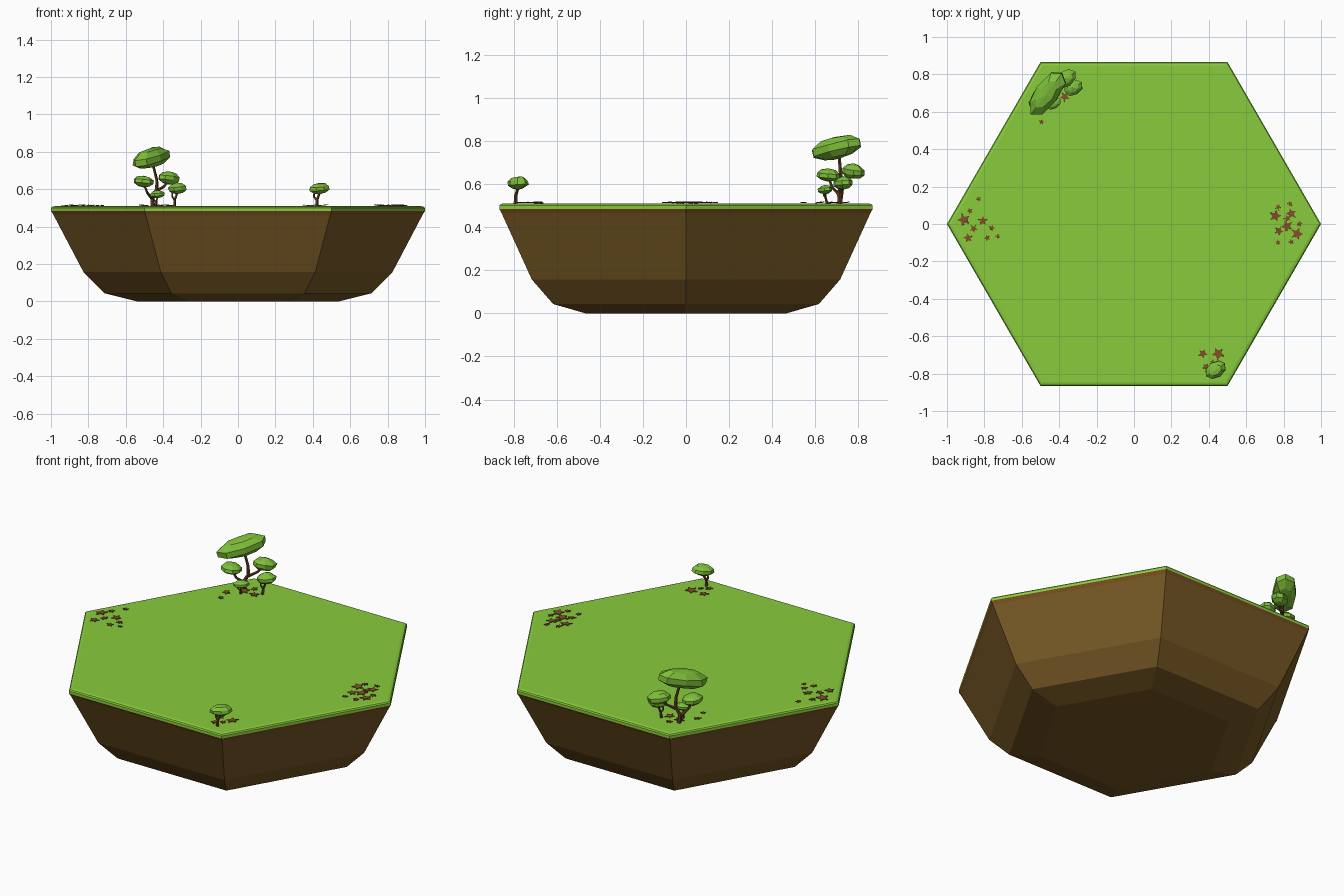
import bpy, bmesh, math, random
from mathutils import Matrix, Vector, Euler

if "Cube" in bpy.data.objects:
    bpy.data.objects.remove(bpy.data.objects["Cube"])

random.seed(4)


def material(name, rgb):
    m = bpy.data.materials.new(name)
    lin = [((c / 255 + 0.055) / 1.055) ** 2.4 if c > 10 else c / 3294 for c in rgb]
    m.diffuse_color = (*lin, 1)
    m.use_nodes = True
    m.node_tree.nodes["Principled BSDF"].inputs["Base Color"].default_value = m.diffuse_color
    return m


GRASS = material("grass green", (137, 204, 60))
LEAF = material("foliage green", (126, 192, 58))
EARTH = material("earth brown", (120, 89, 37))
BAND = material("topsoil brown", (124, 80, 32))
BARK = material("bark brown", (96, 62, 36))
DRY = material("dry leaf brown", (130, 78, 42))


def add_object(name, bm, mats):
    me = bpy.data.meshes.new(name)
    bmesh.ops.recalc_face_normals(bm, faces=bm.faces)
    bm.to_mesh(me)
    bm.free()
    for m in mats:
        me.materials.append(m)
    ob = bpy.data.objects.new(name, me)
    bpy.context.collection.objects.link(ob)
    return ob


# Hexagonal island: (radius, height) rings bridged; colour by height
profile = [(0.54, 0), (0.712, 0.043), (0.826, 0.157), (0.988, 0.465),
           (1.0, 0.484), (1.0, 0.499), (0.994, 0.506), (0.978, 0.51)]
bm = bmesh.new()
rings = [[bm.verts.new((r * math.cos(k * math.pi / 3), r * math.sin(k * math.pi / 3), z))
          for k in range(6)] for r, z in profile]
for lo, hi in zip(rings, rings[1:]):
    for k in range(6):
        n = (k + 1) % 6
        bm.faces.new((lo[k], lo[n], hi[n], hi[k]))
bm.faces.new(rings[0][::-1])
bm.faces.new(rings[-1])
for f in bm.faces:
    z = f.calc_center_median().z
    f.material_index = 2 if z > 0.484 else 1 if z > 0.465 else 0
add_object("island", bm, [EARTH, BAND, GRASS])


# Faceted tree crowns: squashed low-poly spheres with flatter undersides
def crown(name, loc, size, yaw=0, tilt=0):
    bm = bmesh.new()
    bmesh.ops.create_uvsphere(bm, u_segments=8, v_segments=5, radius=1.04)
    for v in bm.verts:
        if v.co.z < 0:
            v.co.z *= 0.9
        v.co *= random.uniform(0.93, 1.06)
    rot = Euler((0, math.radians(-tilt), math.radians(yaw))).to_matrix().to_4x4()
    bmesh.ops.transform(bm, verts=bm.verts, matrix=Matrix.Translation(loc) @ rot
                        @ Matrix.Diagonal((*size, 1)))
    add_object(name, bm, [LEAF])


crown("big_crown", (-0.465, 0.70, 0.765), (0.143, 0.066, 0.054), 53, 12)
crown("left_crown", (-0.505, 0.66, 0.64), (0.058, 0.052, 0.031), 40, -6)
crown("back_crown", (-0.37, 0.775, 0.657), (0.066, 0.044, 0.036), 35, -8)
crown("right_crown", (-0.325, 0.73, 0.602), (0.053, 0.042, 0.031), 30, 5)
crown("low_crown", (-0.43, 0.645, 0.572), (0.042, 0.029, 0.021), 30, 5)
crown("small_tree_crown", (0.435, -0.78, 0.603), (0.06, 0.043, 0.031), 35, 5)


# Trunks and branches: tapered five-sided tubes
def branch(name, pts, r0, r1):
    bm = bmesh.new()
    pts = [Vector(p) for p in pts]
    prev = None
    for i, p in enumerate(pts):
        r = r0 + (r1 - r0) * i / (len(pts) - 1)
        d = pts[min(i + 1, len(pts) - 1)] - pts[max(i - 1, 0)]
        q = Vector((0, 0, 1)).rotation_difference(d)
        ring = [bm.verts.new(p + q @ Vector((r * math.cos(a), r * math.sin(a), 0)))
                for a in (k * math.tau / 5 for k in range(5))]
        if prev:
            for k in range(5):
                n = (k + 1) % 5
                bm.faces.new((prev[k], prev[n], ring[n], ring[k]))
        else:
            bm.faces.new(ring[::-1])
        prev = ring
    bm.faces.new(prev)
    add_object(name, bm, [BARK])


branch("main_trunk", [(-0.455, 0.715, 0.505), (-0.46, 0.712, 0.555), (-0.435, 0.72, 0.60),
                      (-0.435, 0.717, 0.65), (-0.455, 0.71, 0.73)], 0.013, 0.007)
branch("left_branch", [(-0.46, 0.712, 0.55), (-0.485, 0.68, 0.58), (-0.505, 0.66, 0.63)], 0.009, 0.005)
branch("back_branch", [(-0.437, 0.72, 0.59), (-0.395, 0.75, 0.615), (-0.37, 0.775, 0.65)], 0.009, 0.005)
branch("right_trunk", [(-0.34, 0.715, 0.505), (-0.338, 0.722, 0.545), (-0.32, 0.73, 0.595)], 0.009, 0.005)
branch("right_twig", [(-0.338, 0.72, 0.54), (-0.352, 0.715, 0.56), (-0.35, 0.72, 0.59)], 0.006, 0.004)
branch("low_trunk", [(-0.44, 0.655, 0.505), (-0.436, 0.648, 0.535), (-0.43, 0.645, 0.565)], 0.007, 0.004)
branch("low_twig", [(-0.437, 0.65, 0.53), (-0.45, 0.64, 0.545), (-0.45, 0.64, 0.568)], 0.005, 0.003)
branch("small_tree_trunk", [(0.42, -0.79, 0.505), (0.422, -0.79, 0.545), (0.442, -0.775, 0.595)], 0.01, 0.006)
branch("small_tree_twig", [(0.422, -0.79, 0.54), (0.405, -0.785, 0.56), (0.408, -0.782, 0.595)], 0.007, 0.004)


# Fallen leaves: thin five-pointed plates scattered in four corners
def leaves(name, spots):
    bm = bmesh.new()
    for x, y, s in spots:
        start = random.uniform(0, math.tau)
        rot = Euler((random.uniform(-0.1, 0.1), random.uniform(-0.1, 0.1), start)).to_matrix().to_4x4()
        mat = Matrix.Translation((x, y, 0.514)) @ rot
        star = [[bm.verts.new(mat @ Vector((r * math.cos(a), r * math.sin(a), h)))
                 for a, r in ((k * math.pi / 5, s if k % 2 == 0 else s * 0.48) for k in range(10))]
                for h in (-0.002, 0.002)]
        bm.faces.new(star[0][::-1])
        bm.faces.new(star[1])
        for k in range(10):
            n = (k + 1) % 10
            bm.faces.new((star[0][k], star[0][n], star[1][n], star[1][k]))
    add_object(name, bm, [DRY])


leaves("right_leaves", [(0.755, 0.043, 0.034), (0.84, 0.055, 0.03), (0.77, 0.09, 0.017),
                        (0.835, 0.107, 0.016), (0.82, 0.03, 0.02), (0.818, -0.012, 0.034),
                        (0.775, -0.038, 0.025), (0.872, -0.052, 0.034), (0.885, 0.0, 0.018),
                        (0.77, -0.098, 0.016), (0.84, -0.096, 0.017)])
leaves("left_leaves", [(-0.91, 0.022, 0.036), (-0.877, 0.07, 0.018), (-0.83, 0.134, 0.016),
                       (-0.808, 0.017, 0.027), (-0.857, -0.025, 0.022), (-0.887, -0.075, 0.027),
                       (-0.785, -0.075, 0.018), (-0.728, -0.064, 0.014), (-0.76, -0.022, 0.018)])
leaves("front_leaves", [(0.368, -0.693, 0.027), (0.45, -0.693, 0.036), (0.42, -0.74, 0.016),
                        (0.385, -0.765, 0.022)])
leaves("back_leaves", [(-0.493, 0.545, 0.015), (-0.37, 0.68, 0.028), (-0.44, 0.69, 0.03),
                       (-0.51, 0.62, 0.022), (-0.41, 0.74, 0.02)])
